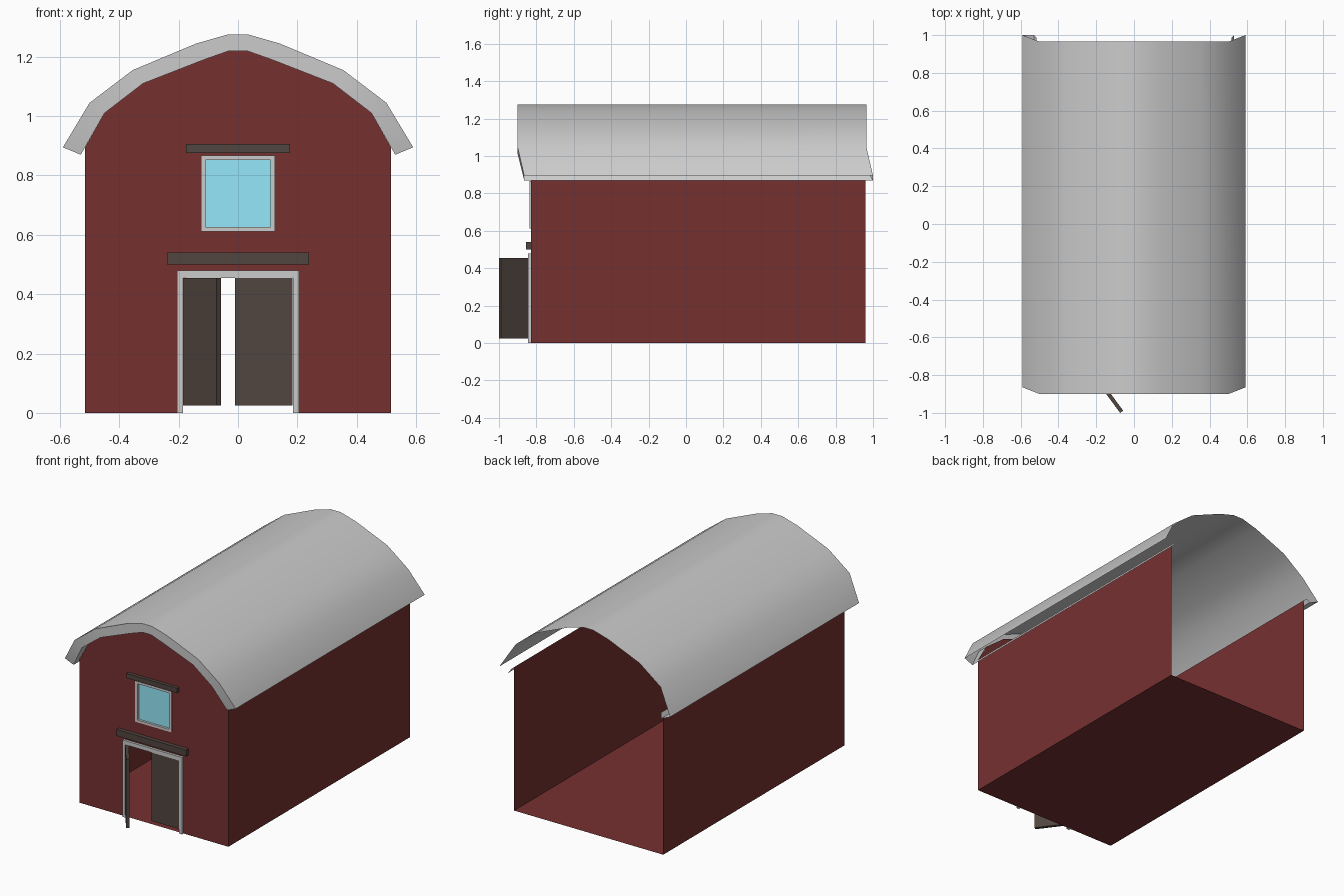
import bpy, bmesh, math
from mathutils import Matrix, Vector

if "Cube" in bpy.data.objects:
    bpy.data.objects.remove(bpy.data.objects["Cube"])

FRONT, BACK, HALF, EAVE = -0.83, 0.96, 0.515, 0.895


def material(name, rgb):
    m = bpy.data.materials.new(name)
    m.diffuse_color = (*rgb, 1)
    m.use_nodes = True
    m.node_tree.nodes["Principled BSDF"].inputs["Base Color"].default_value = m.diffuse_color
    return m


red = material("red_paint", (0.18, 0.03, 0.03))
wood = material("dark_wood", (0.083, 0.06, 0.05))
blue = material("window_blue", (0.3, 0.8, 0.95))


def finish(bm, name, mat=None):
    bmesh.ops.remove_doubles(bm, verts=bm.verts, dist=1e-4)
    bmesh.ops.recalc_face_normals(bm, faces=bm.faces)
    me = bpy.data.meshes.new(name)
    bm.to_mesh(me)
    bm.free()
    ob = bpy.data.objects.new(name, me)
    bpy.context.collection.objects.link(ob)
    if mat:
        me.materials.append(mat)
    return ob


def add_box(bm, lo, hi):
    lo, hi = Vector(lo), Vector(hi)
    size = Matrix.Diagonal((*(hi - lo), 1))
    bmesh.ops.create_cube(bm, size=1, matrix=Matrix.Translation((lo + hi) / 2) @ size)


def boxes(name, pairs, mat=None):
    bm = bmesh.new()
    for lo, hi in pairs:
        add_box(bm, lo, hi)
    return finish(bm, name, mat)


def strip(bm, a, b):
    # quads between two matching rows of points
    va, vb = [bm.verts.new(p) for p in a], [bm.verts.new(p) for p in b]
    for i in range(len(a) - 1):
        bm.faces.new((va[i], va[i + 1], vb[i + 1], vb[i]))


def mirrored(half):
    return half + [(-x, z) for x, z in reversed(half)]


outer = mirrored([(0.59, 0.895), (0.50, 1.045), (0.355, 1.155), (0.14, 1.245), (0.035, 1.275)])
inner = mirrored([(0.53, 0.87), (0.45, 1.01), (0.32, 1.11), (0.115, 1.19), (0.03, 1.22)])


def row(profile, y, y_end):
    last = len(profile) - 1
    return [(x, y_end if i in (0, last) else y, z) for i, (x, z) in enumerate(profile)]


# Front gable wall with door notch and window hole
gable = mirrored([(0.185, 0), (HALF, 0), (HALF, EAVE)] + inner[1:5])
# the notch closes across the door head
gable += [(-0.185, 0.455), (0.185, 0.455)]
hole = [(-0.11, 0.627), (0.11, 0.627), (0.11, 0.853), (-0.11, 0.853)]
bm = bmesh.new()
for loop in (gable, hole):
    vs = [bm.verts.new((x, FRONT, z)) for x, z in loop]
    for i, v in enumerate(vs):
        bm.edges.new((v, vs[i - 1]))
bmesh.ops.triangle_fill(bm, edges=bm.edges[:], use_beauty=True, normal=(0, -1, 0))
finish(bm, "front_wall", red)

# Side walls and floor, open at the back
section = [(HALF, EAVE), (HALF, 0), (-HALF, 0), (-HALF, EAVE)]
bm = bmesh.new()
strip(bm, [(x, FRONT, z) for x, z in section], [(x, BACK, z) for x, z in section])
for f in bm.faces:
    f.normal_update()
finish(bm, "side_walls_and_floor", red)

# Roof skin, front fascia, front soffit and eave strips
bm = bmesh.new()
outer_front, inner_front = row(outer, -0.9, -0.865), row(inner, -0.9, -0.865)
strip(bm, outer_front, row(outer, 0.965, 1.0))
strip(bm, outer_front, inner_front)
strip(bm, inner_front, row(inner, FRONT, FRONT))
for s in (1, -1):
    strip(bm, [(s * 0.53, FRONT, 0.87), (s * 0.53, 1.0, 0.87)],
          [(s * HALF, FRONT, 0.896), (s * HALF, 0.985, 0.896)])
strip(bm, [(-0.59, -0.865, 0.895), (-0.59, 1.0, 0.895)],
      [(-0.53, -0.865, 0.87), (-0.53, 1.0, 0.87)])
roof = finish(bm, "roof")
bpy.ops.object.select_all(action='DESELECT')
roof.select_set(True)
bpy.context.view_layer.objects.active = roof
bpy.ops.object.shade_smooth_by_angle(angle=math.radians(30))

# Door frame
boxes("door_frame", [((-0.205, -0.845, 0), (-0.185, -0.825, 0.48)),
                     ((0.185, -0.845, 0), (0.205, -0.825, 0.48)),
                     ((-0.185, -0.845, 0.455), (0.185, -0.825, 0.48))])

# Window frame and glass
boxes("window_frame", [((-0.125, -0.836, 0.612), (-0.11, -0.815, 0.867)),
                       ((0.11, -0.836, 0.612), (0.125, -0.815, 0.867)),
                       ((-0.11, -0.836, 0.612), (0.11, -0.815, 0.627)),
                       ((-0.11, -0.836, 0.853), (0.11, -0.815, 0.867))])
boxes("window_glass", [((-0.11, -0.822, 0.627), (0.11, -0.817, 0.853))], blue)

# Beams over the door and window
boxes("door_beam", [((-0.24, -0.855, 0.5), (0.24, FRONT, 0.54))], wood)
boxes("window_beam", [((-0.175, -0.85, 0.876), (0.175, FRONT, 0.906))], wood)

# Closed right door and open left door
boxes("right_door", [((-0.01, -0.84, 0.025), (0.183, -0.82, 0.455))], wood)
left = boxes("left_door", [((0, 0, 0.025), (0.188, 0.02, 0.455))], wood)
left.location = (-0.185, -0.849, 0)
left.rotation_euler.z = math.radians(-53.5)
